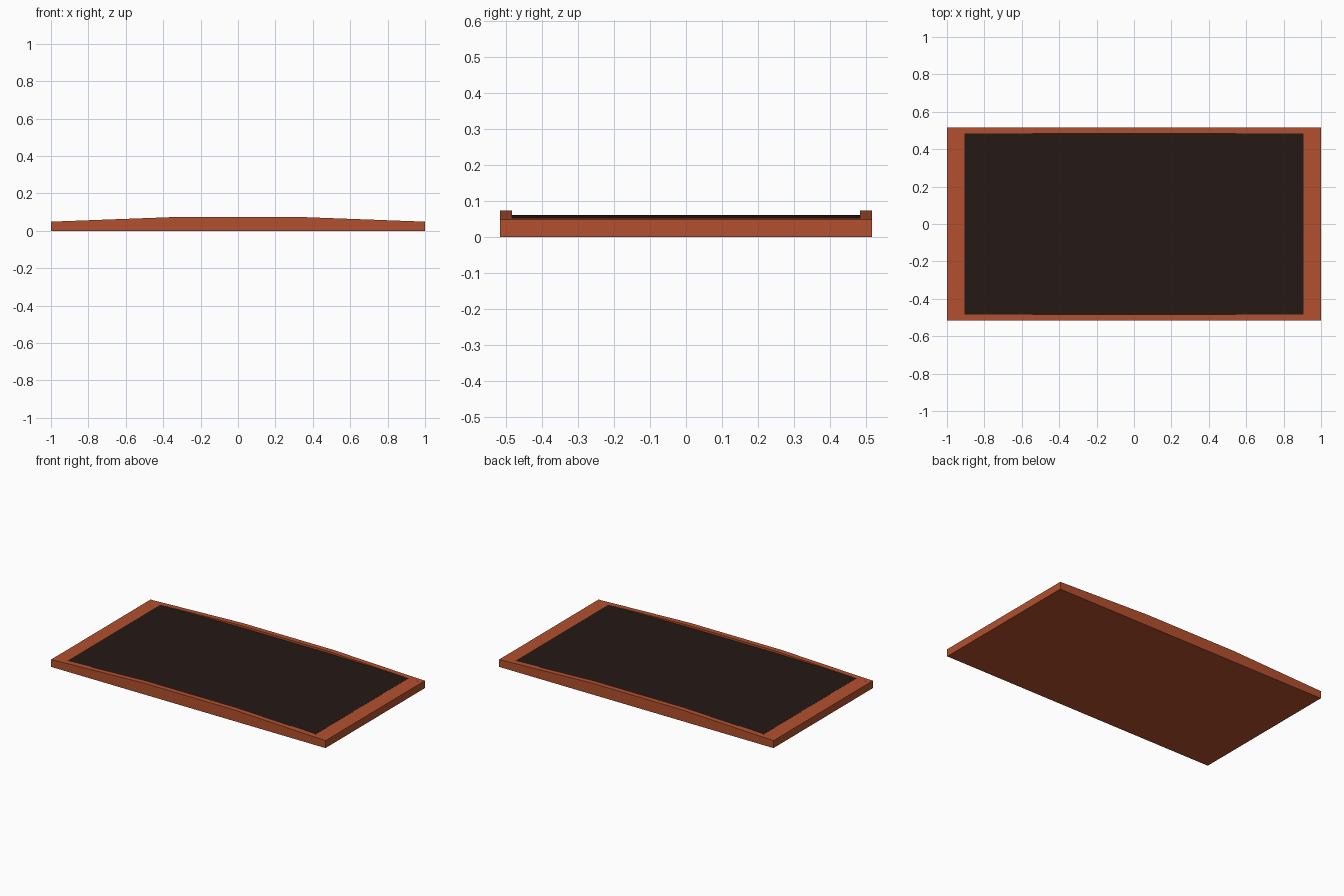
import bpy
import bmesh

cube = bpy.data.objects.get("Cube")
if cube:
    bpy.data.objects.remove(cube)


def make_material(name, color):
    mat = bpy.data.materials.new(name)
    mat.use_nodes = True
    mat.diffuse_color = (*color, 1)
    mat.node_tree.nodes["Principled BSDF"].inputs["Base Color"].default_value = (*color, 1)
    return mat


rust = make_material("rust orange", (0.45, 0.08, 0.027))
black = make_material("warm black", (0.018, 0.01, 0.008))


def extrude_profile(name, profile, y0, y1, mat):
    """Extrude an x-z outline along y."""
    bm = bmesh.new()
    face = bm.faces.new([bm.verts.new((x, y0, z)) for x, z in profile])
    grown = bmesh.ops.extrude_face_region(bm, geom=[face])["geom"]
    verts = [v for v in grown if isinstance(v, bmesh.types.BMVert)]
    bmesh.ops.translate(bm, verts=verts, vec=(0, y1 - y0, 0))
    bmesh.ops.recalc_face_normals(bm, faces=bm.faces)
    mesh = bpy.data.meshes.new(name)
    bm.to_mesh(mesh)
    bm.free()
    mesh.materials.append(mat)
    obj = bpy.data.objects.new(name, mesh)
    bpy.context.collection.objects.link(obj)
    return obj


OUT_X, IN_X, MID_X = 1.0, 0.905, 0.33
OUT_Y, IN_Y = 0.517, 0.483
END_Z, CROWN_Z, LIP_Z = 0.049, 0.074, 0.0525


def arched(half, low, end, crown):
    """Flat-bottomed outline with a three-segment arched top."""
    return [(-half, low), (half, low), (half, end),
            (MID_X, crown), (-MID_X, crown), (-half, end)]


# Long arched rails
for name, side in (("front_rail", -1), ("back_rail", 1)):
    extrude_profile(name, arched(OUT_X, 0, END_Z, CROWN_Z), side * OUT_Y, side * IN_Y, rust)

# Low sloping end rails
for name, side in (("left_rail", 1), ("right_rail", -1)):
    outline = [(side * IN_X, 0), (side * OUT_X, 0), (side * OUT_X, END_Z), (side * IN_X, LIP_Z)]
    extrude_profile(name, outline, -IN_Y, IN_Y, rust)

# Floor of the frame and the dark panel set into it
floor = [(-IN_X, 0), (IN_X, 0), (IN_X, 0.03), (-IN_X, 0.03)]
extrude_profile("frame_floor", floor, -IN_Y, IN_Y, rust)
extrude_profile("inset_panel", arched(IN_X, 0.03, 0.053, 0.061), -IN_Y, IN_Y, black)
